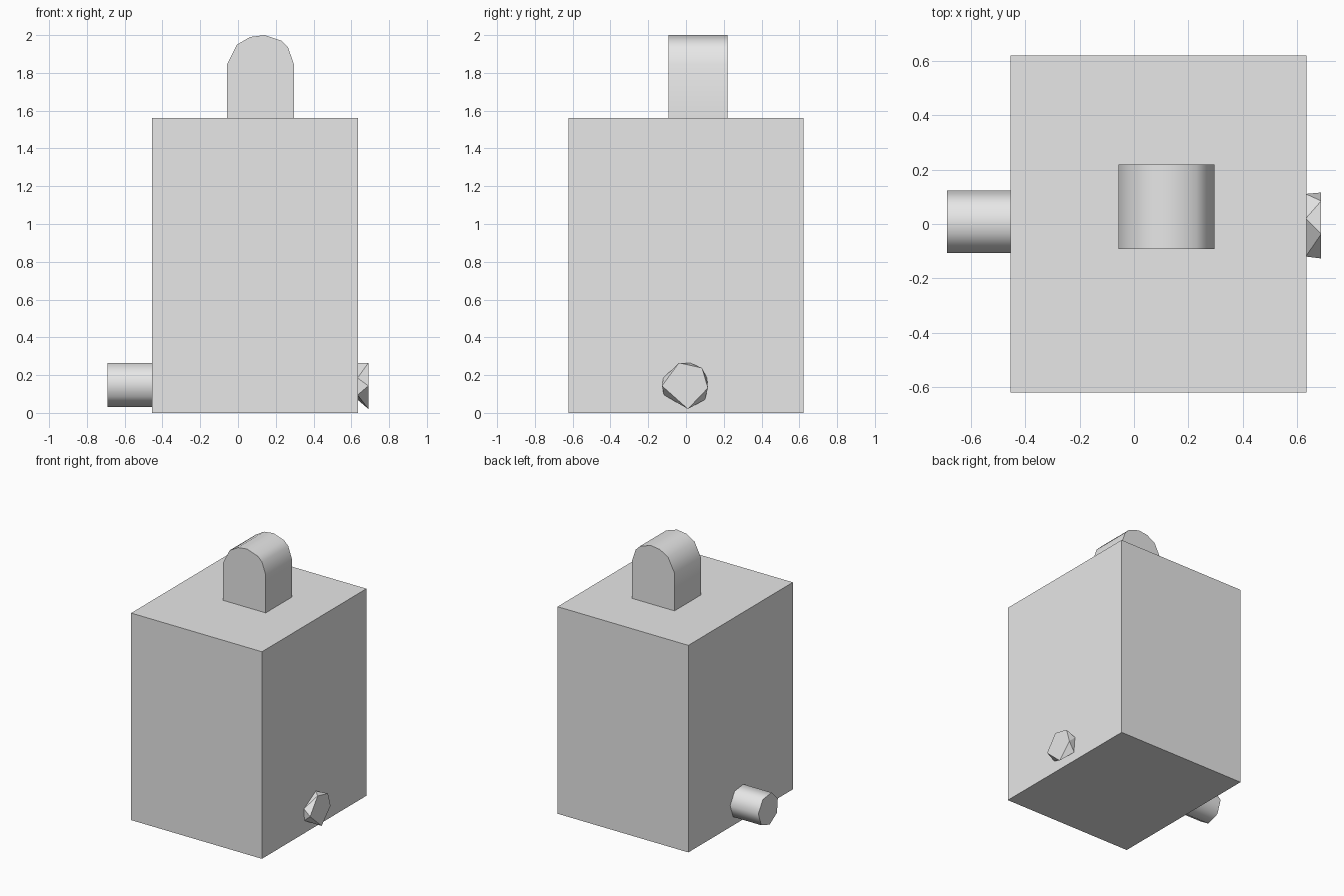
import bpy
import bmesh
from math import cos, sin, radians
from mathutils import Vector

if "Cube" in bpy.data.objects:
    bpy.data.objects.remove(bpy.data.objects["Cube"], do_unlink=True)

# Single plain grey
grey = bpy.data.materials.new("light grey")
grey.use_nodes = True
colour = (0.8, 0.8, 0.8, 1)
grey.diffuse_color = colour
grey.node_tree.nodes["Principled BSDF"].inputs["Base Color"].default_value = colour


def add_object(name, bm, smooth_angle=None):
    bmesh.ops.recalc_face_normals(bm, faces=bm.faces)
    mesh = bpy.data.meshes.new(name)
    bm.to_mesh(mesh)
    bm.free()
    mesh.materials.append(grey)
    obj = bpy.data.objects.new(name, mesh)
    bpy.context.collection.objects.link(obj)
    if smooth_angle:
        bpy.ops.object.select_all(action="DESELECT")
        obj.select_set(True)
        bpy.context.view_layer.objects.active = obj
        bpy.ops.object.shade_smooth_by_angle(angle=radians(smooth_angle))
    return obj


def extrude_profile(name, points, offset, smooth_angle=None):
    bm = bmesh.new()
    face = bm.faces.new([bm.verts.new(p) for p in points])
    result = bmesh.ops.extrude_face_region(bm, geom=[face], use_keep_orig=True)
    verts = [g for g in result["geom"] if isinstance(g, bmesh.types.BMVert)]
    bmesh.ops.translate(bm, vec=Vector(offset), verts=verts)
    return add_object(name, bm, smooth_angle)


# Main box
left, right, front, back, top = -0.455, 0.635, -0.622, 0.622, 1.56
base = [(left, front, 0), (right, front, 0), (right, back, 0), (left, back, 0)]
extrude_profile("body_box", base, (0, 0, top))

# Arched block on top
arch = [(-0.058, top), (-0.058, 1.845), (-0.005, 1.95), (0.064, 1.99), (0.14, 2.0),
        (0.23, 1.97), (0.265, 1.935), (0.296, 1.845), (0.296, top)]
extrude_profile("top_arch", [(x, -0.093, z) for x, z in arch], (0, 0.313, 0), 40)

# Seven-sided peg on the -x side
angles = [radians(160 + 360 * i / 7) for i in range(7)]
peg = [(-0.69, 0.005 + 0.12 * cos(a), 0.15 + 0.12 * sin(a)) for a in angles]
extrude_profile("right_peg", peg, (0.24, 0, 0), 55)

# Faceted stub on the +x side: two five-sided rings joined by triangles
root = [(-0.12, 0.185), (-0.117, 0.095), (0.1, 0.07), (0.111, 0.185), (0.02, 0.265)]
tip = [(-0.037, 0.265), (0.085, 0.238), (0.116, 0.132), (0.01, 0.021), (-0.127, 0.143)]
bm = bmesh.new()
for x, ring in ((right - 0.002, root), (0.69, tip)):
    for y, z in ring:
        bm.verts.new((x, y, z))
bmesh.ops.convex_hull(bm, input=bm.verts)
add_object("left_stub", bm)
